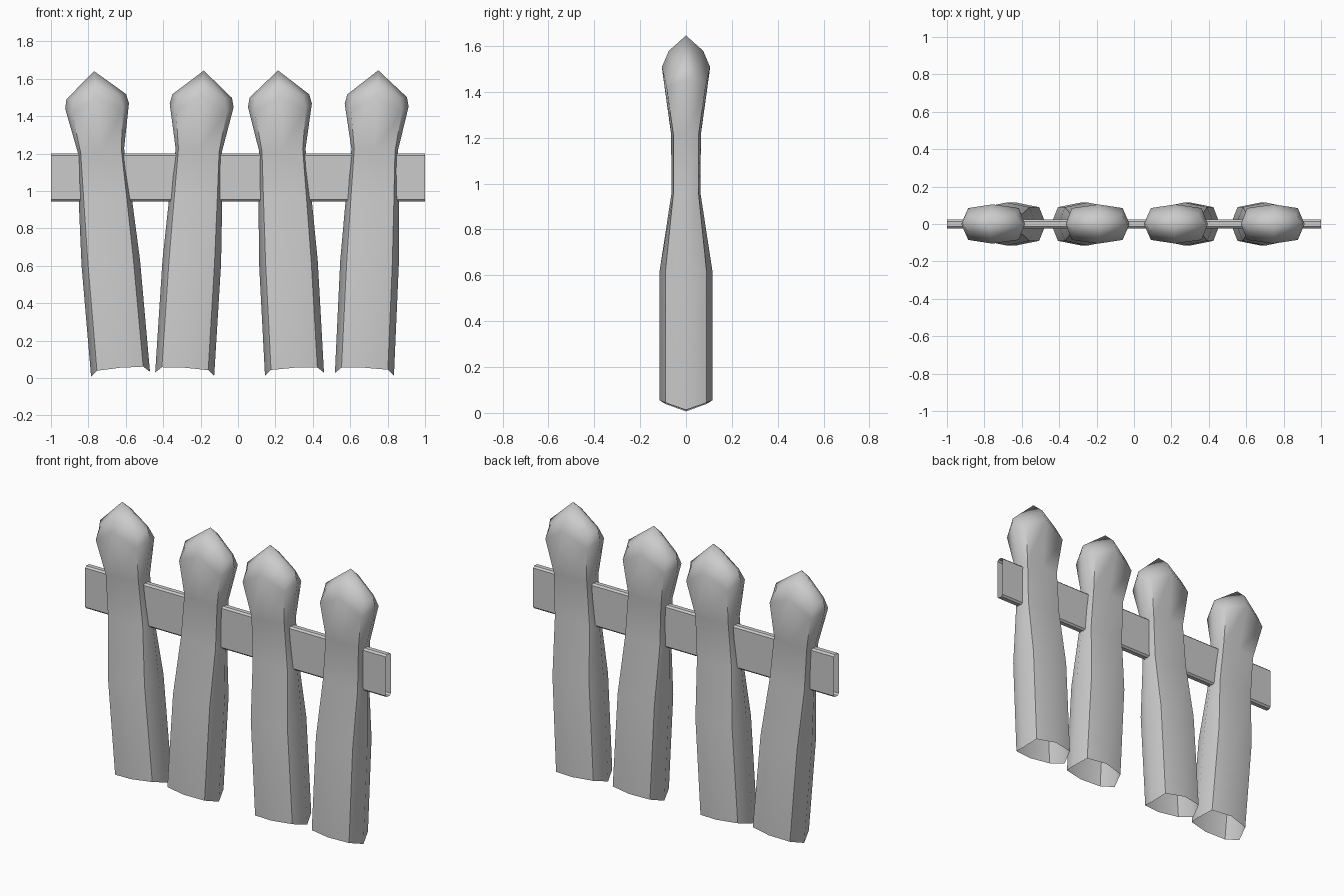
import bpy, bmesh
from math import radians

if "Cube" in bpy.data.objects:
    bpy.data.objects.remove(bpy.data.objects["Cube"])


def finish(name, bm):
    bmesh.ops.recalc_face_normals(bm, faces=bm.faces[:])
    mesh = bpy.data.meshes.new(name)
    bm.to_mesh(mesh)
    bm.free()
    obj = bpy.data.objects.new(name, mesh)
    bpy.context.collection.objects.link(obj)
    return obj


# Picket rings, bottom to top:
# (tip half width, tip z), (corner x, corner y, corner z), (middle y, middle z)
RINGS = [
    ((.158, 0.00), (.124, .090, 0.03), (.115, 0.035)),
    ((.157, 0.60), (.122, .090, 0.60), (.115, 0.60)),
    ((.142, 0.94), (.115, .055, 0.94), (.063, 0.94)),
    ((.124, 1.20), (.109, .055, 1.20), (.065, 1.20)),
    ((.171, 1.44), (.136, .085, 1.41), (.105, 1.49)),
    ((.160, 1.49), (.122, .052, 1.485), (.075, 1.56)),
]
APEX = 1.627


def picket(name, x, lean):
    bm = bmesh.new()
    loops = []
    for (w, tz), (cx, cy, cz), (my, mz) in RINGS:
        pts = [(w, 0, tz), (cx, cy, cz), (0, my, mz), (-cx, cy, cz),
               (-w, 0, tz), (-cx, -cy, cz), (0, -my, mz), (cx, -cy, cz)]
        loops.append([bm.verts.new(p) for p in pts])
    # Walls, open at the bottom
    for lo, hi in zip(loops, loops[1:]):
        for i in range(8):
            j = (i + 1) % 8
            bm.faces.new((lo[i], lo[j], hi[j], hi[i]))
    # Pointed cap
    apex = bm.verts.new((0, 0, APEX))
    for i in range(8):
        bm.faces.new((loops[-1][i], loops[-1][(i + 1) % 8], apex))
    for f in bm.faces:
        f.smooth = True
    # Crisp long corners between broad faces and sides
    for lo, hi in zip(loops[:-2], loops[1:-1]):
        for i in (1, 3, 5, 7):
            bm.edges.get((lo[i], hi[i])).smooth = False
    obj = finish(name, bm)
    obj.location = (x, 0, 0.02)
    obj.rotation_euler.y = radians(lean)


# Four leaning pickets
for n, (x, lean) in enumerate([(-.628, -5), (-.285, 3.6), (.302, -3.1), (.676, 2.6)], 1):
    picket(f"picket_{n}", x, lean)

# Rail: chamfered tube with open ends
bm = bmesh.new()
y, c, z0, z1 = .023, .010, .945, 1.20
section = [(-y, z0 + c), (-y + c, z0), (y - c, z0), (y, z0 + c),
           (y, z1 - c), (y - c, z1), (-y + c, z1), (-y, z1 - c)]
left, right = [[bm.verts.new((x, *p)) for p in section] for x in (-1, 1)]
for i in range(8):
    j = (i + 1) % 8
    bm.faces.new((left[i], left[j], right[j], right[i]))
finish("rail", bm)
